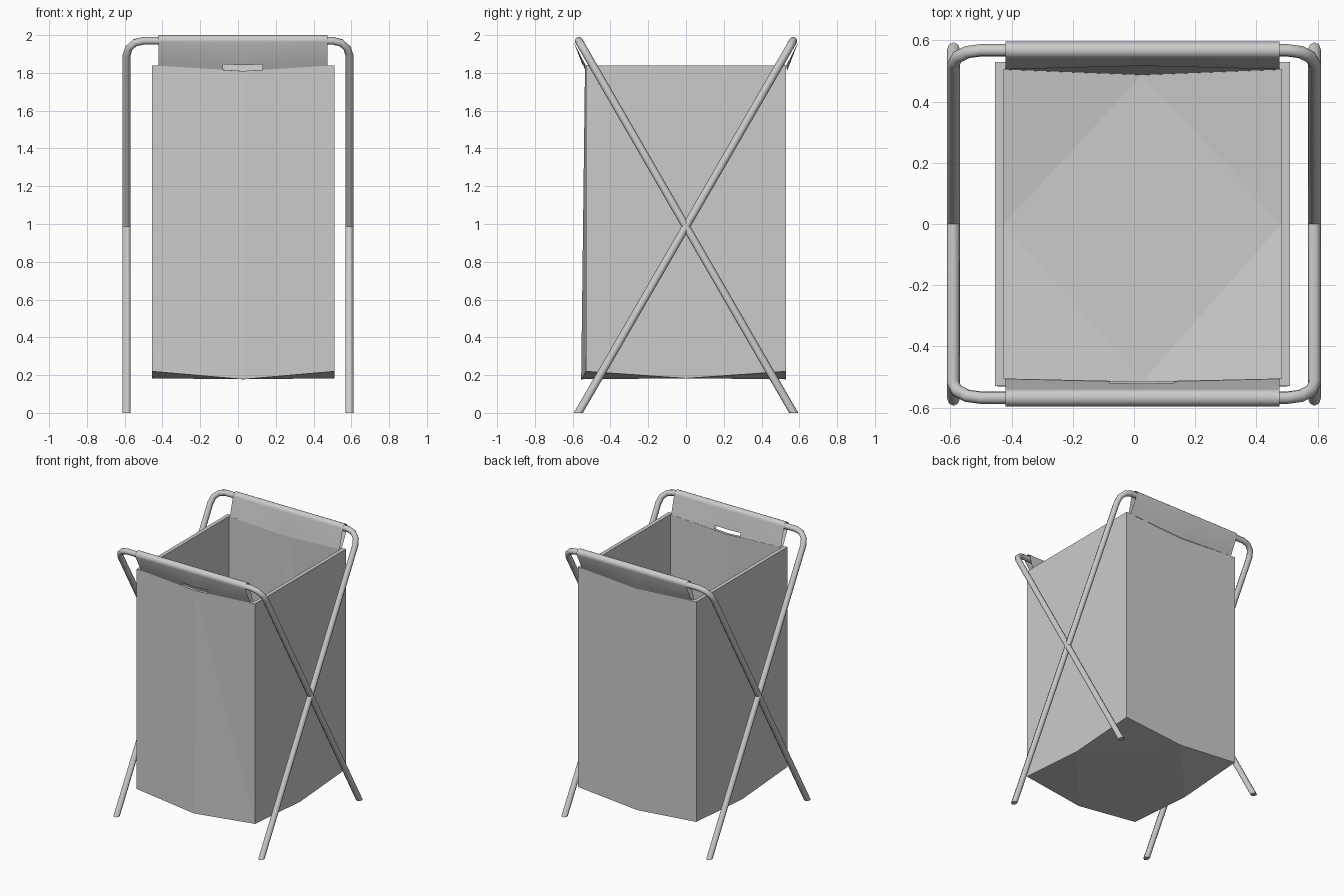
import bpy, bmesh, math
from mathutils import Vector

cube = bpy.data.objects.get("Cube")
if cube:
    bpy.data.objects.remove(cube, do_unlink=True)

grey = bpy.data.materials.new("light_grey")
grey.use_nodes = True
tone = (0.6, 0.6, 0.6, 1)
grey.diffuse_color = tone
grey.node_tree.nodes["Principled BSDF"].inputs["Base Color"].default_value = tone

CX = 0.0275            # bag centre in x
BAR_Y, BAR_Z = 0.568, 1.97
RIM, DIP = 1.84, 0.03  # rim height and its sag at mid panel


def finish(bm, name, smooth_angle=None):
    mesh = bpy.data.meshes.new(name)
    bm.to_mesh(mesh)
    bm.free()
    ob = bpy.data.objects.new(name, mesh)
    bpy.context.collection.objects.link(ob)
    mesh.materials.append(grey)
    if smooth_angle:
        bpy.ops.object.select_all(action='DESELECT')
        ob.select_set(True)
        bpy.context.view_layer.objects.active = ob
        bpy.ops.object.shade_smooth_by_angle(angle=math.radians(smooth_angle))
    return ob


def ring(bm, hx, hy, z_corner, z_front, z_side, front, back):
    """Eight points: corners and edge middles, anticlockwise from front right."""
    pts = [(-hx, -hy, z_corner), (0, front, z_front), (hx, -hy, z_corner), (hx, 0, z_side),
           (hx, hy, z_corner), (0, back, z_front), (-hx, hy, z_corner), (-hx, 0, z_side)]
    return [bm.verts.new((x + CX, y, z)) for x, y, z in pts]


def walls(bm, top, low, inward):
    """Panels folded from the top middle to the bottom corners, and a diamond floor."""
    faces = []
    for i in range(0, 8, 2):
        a, m, b = i, i + 1, (i + 2) % 8
        faces += [(top[a], low[a], top[m]), (top[m], low[a], low[m]),
                  (top[m], low[m], low[b]), (top[m], low[b], top[b])]
        faces.append((low[a], low[i - 1], low[m]))
    faces.append([low[i] for i in (7, 5, 3, 1)])
    for f in faces:
        bm.faces.new(list(reversed(f)) if inward else f)


# Bag: outer shell, lining and rim
bm = bmesh.new()
out_top = ring(bm, 0.4825, 0.53, RIM, RIM - DIP, RIM, -0.535, 0.53)
out_low = ring(bm, 0.4825, 0.53, 0.22, 0.178, 0.183, -0.555, 0.53)
in_top = ring(bm, 0.454, 0.505, RIM, RIM - DIP, RIM, -0.515, 0.522)
in_low = ring(bm, 0.454, 0.505, 0.24, 0.2, 0.2, -0.515, 0.487)
walls(bm, out_top, out_low, False)
walls(bm, in_top, in_low, True)
for i in range(8):
    j = (i + 1) % 8
    bm.faces.new((out_top[i], out_top[j], in_top[j], in_top[i]))
finish(bm, "bag")


# Sleeves: cloth looped over the top bars, the front one with a hand slot
def sleeve(name, side, slot):
    bm = bmesh.new()
    radius, steps = 0.028, 8
    arc = []
    for k in range(steps + 1):
        a = math.radians(-20 + 200 * k / steps)
        arc.append((BAR_Y + radius * math.cos(a), BAR_Z + 0.002 + radius * math.sin(a)))
    columns = []
    for x in (-0.42, -0.08, CX, 0.13, 0.475):
        sag = 1 - abs(x - CX) / 0.4825
        z = RIM - DIP * sag
        outer = (0.53 + 0.005 * sag, z)
        inner = (0.505 + 0.012 * sag, z)
        above = lambda p, q: tuple(Vector(p).lerp(Vector(q), 0.2))
        profile = [outer, above(outer, arc[0])] + arc + [above(inner, arc[-1]), inner]
        columns.append([bm.verts.new((x, side * y, h)) for y, h in profile])
    last = len(columns[0]) - 2
    for c in range(len(columns) - 1):
        for r in range(last + 1):
            if slot and c in (1, 2) and r in (0, last):
                continue
            quad = [columns[c][r], columns[c + 1][r], columns[c + 1][r + 1], columns[c][r + 1]]
            bm.faces.new(quad if side < 0 else quad[::-1])
    finish(bm, name, 60)


sleeve("front_sleeve", -1, True)
sleeve("back_sleeve", 1, False)


# Frames: two crossing bent tubes with feet cut level with the floor
def frame(name, side):
    half, bend = 0.59, 0.09
    foot = Vector((0, -side * 0.57, 0))
    bar = Vector((0, side * BAR_Y, BAR_Z))
    up = (bar - foot).normalized()
    arch = []
    for k in range(4):
        a = math.radians(30 * k)
        arch.append((half - bend + bend * math.cos(a), bend * (math.sin(a) - 1)))
    left = [foot - up * 0.05 + Vector((half, 0, 0))]
    left += [bar + up * h + Vector((x, 0, 0)) for x, h in arch]
    path = left + [Vector((-p.x, p.y, p.z)) for p in reversed(left)]

    curve = bpy.data.curves.new(name + "_path", 'CURVE')
    curve.dimensions = '3D'
    curve.bevel_depth = 0.021
    curve.bevel_resolution = 2
    spline = curve.splines.new('POLY')
    spline.points.add(len(path) - 1)
    for point, p in zip(spline.points, path):
        point.co = (*p, 1)
    helper = bpy.data.objects.new(name + "_path", curve)
    bpy.context.collection.objects.link(helper)
    tube = helper.to_mesh()
    bm = bmesh.new()
    bm.from_mesh(tube)
    helper.to_mesh_clear()
    bpy.data.objects.remove(helper, do_unlink=True)

    bmesh.ops.remove_doubles(bm, verts=bm.verts, dist=0.0005)
    bmesh.ops.bisect_plane(bm, geom=bm.verts[:] + bm.edges[:] + bm.faces[:],
                           plane_co=(0, 0, 0), plane_no=(0, 0, 1), clear_inner=True)
    bmesh.ops.holes_fill(bm, edges=[e for e in bm.edges if e.is_boundary])
    bmesh.ops.recalc_face_normals(bm, faces=bm.faces[:])
    finish(bm, name, 50)


frame("front_bar_frame", -1)
frame("back_bar_frame", 1)
